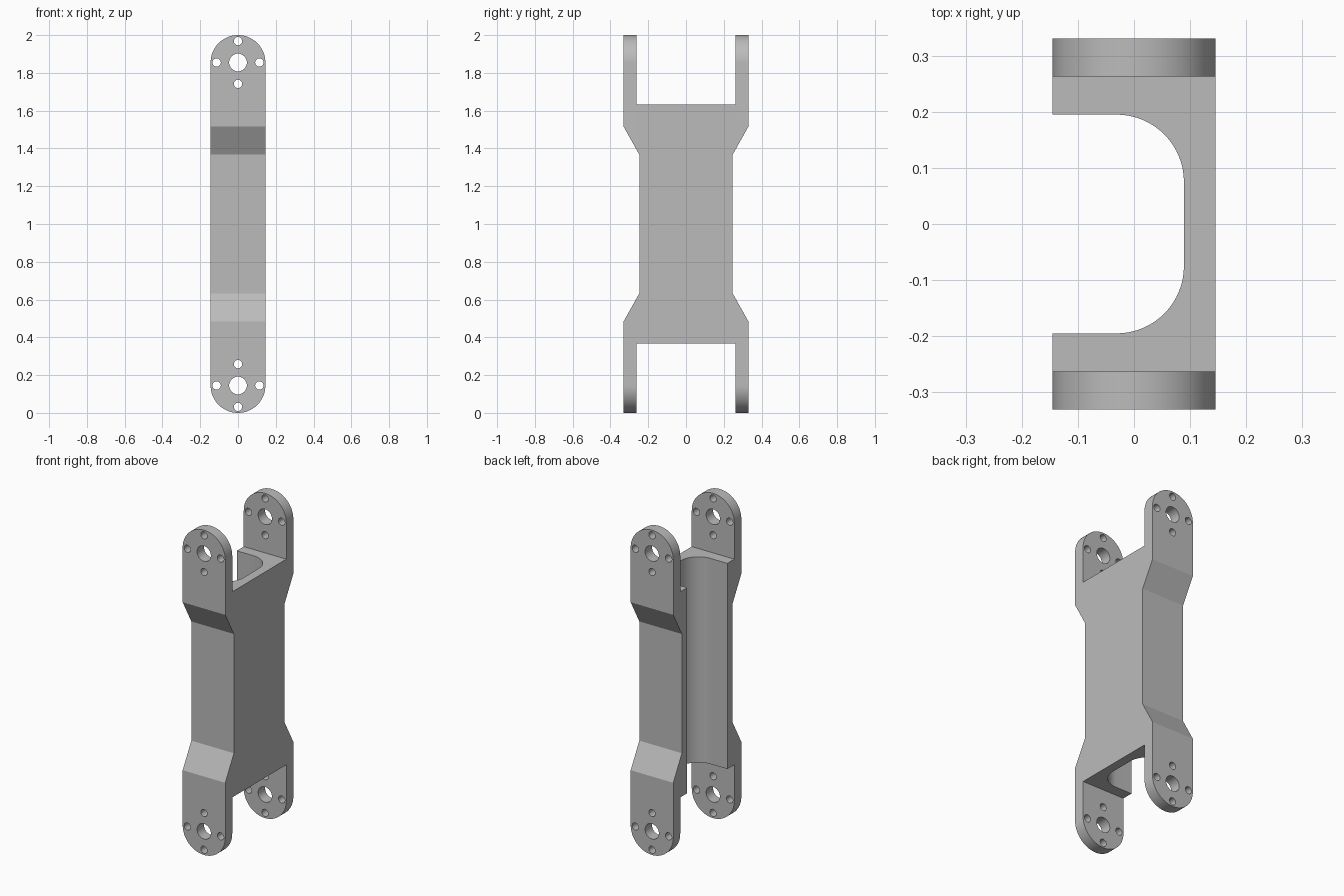
import bpy, bmesh, math
from mathutils import Vector

if "Cube" in bpy.data.objects:
    bpy.data.objects.remove(bpy.data.objects["Cube"])

W = 0.145            # half width in x
D = 0.331            # half depth in y
EAR_Z = 0.855        # ear centre, measured from mid height
MID = 1.0


def prism(bm, points, direction):
    """Extrude a closed outline of 3D points along a direction."""
    face = bm.faces.new([bm.verts.new(p) for p in points])
    new = bmesh.ops.extrude_face_region(bm, geom=[face])["geom"]
    bmesh.ops.translate(bm, vec=Vector(direction),
                        verts=[v for v in new if isinstance(v, bmesh.types.BMVert)])


def make_object(name, bm):
    bmesh.ops.recalc_face_normals(bm, faces=bm.faces[:])
    mesh = bpy.data.meshes.new(name)
    bm.to_mesh(mesh)
    bm.free()
    obj = bpy.data.objects.new(name, mesh)
    bpy.context.collection.objects.link(obj)
    return obj


def arc(cx, cy, r, a0, a1, n):
    return [(cx + r * math.cos(math.radians(a0 + (a1 - a0) * i / n)),
             cy + r * math.sin(math.radians(a0 + (a1 - a0) * i / n)))
            for i in range(n + 1)]


def boolean(target, cutter, operation):
    mod = target.modifiers.new(operation.lower(), 'BOOLEAN')
    mod.object, mod.operation, mod.solver = cutter, operation, 'EXACT'
    bpy.context.view_layer.objects.active = target
    bpy.ops.object.modifier_apply(modifier=mod.name)
    bpy.data.objects.remove(cutter)


# Side silhouette: waisted body with a fork at each end
quarter = [(0.263, 0.633), (0.263, 1.0), (D, 1.0), (D, 0.517), (0.247, 0.367)]
right = quarter + [(y, -z) for y, z in reversed(quarter)]
outline = right + [(-y, -z) for y, z in right]
bm = bmesh.new()
prism(bm, [(-W, y, z + MID) for y, z in outline], (2 * W, 0, 0))
bracket = make_object("link_bracket", bm)

# Rounded ear ends
bm = bmesh.new()
stadium = arc(0, EAR_Z, W, 0, 180, 48) + arc(0, -EAR_Z, W, 180, 360, 48)
prism(bm, [(x, -0.5, z + MID) for x, z in stadium], (0, 1, 0))
boolean(bracket, make_object("ear_rounding", bm), 'INTERSECT')

# Open channel with filleted corners, plus bearing and screw holes
bm = bmesh.new()
R = 0.12
channel = ([(-0.3, -0.195)] + arc(0.089 - R, -0.195 + R, R, -90, 0, 16)
           + arc(0.089 - R, 0.195 - R, R, 0, 90, 16) + [(-0.3, 0.195)])
prism(bm, [(x, y, 0.3) for x, y in channel], (0, 0, 1.4))
for side in (1, -1):
    cz = MID + side * EAR_Z
    holes = [(0, 0, 0.047)] + [(0.113 * dx, 0.113 * dz, 0.022)
                               for dx, dz in ((1, 0), (-1, 0), (0, 1), (0, -1))]
    for dx, dz, r in holes:
        circle = arc(dx, cz + dz, r, 0, 360, 32)[:-1]
        prism(bm, [(x, -0.5, z) for x, z in circle], (0, 1, 0))
boolean(bracket, make_object("channel_and_holes", bm), 'DIFFERENCE')

# Plain grey finish, curved faces smooth
grey = bpy.data.materials.new("plain_grey")
grey.diffuse_color = (0.5, 0.5, 0.5, 1)
grey.use_nodes = True
grey.node_tree.nodes["Principled BSDF"].inputs["Base Color"].default_value = grey.diffuse_color
bracket.data.materials.clear()
bracket.data.materials.append(grey)
for poly in bracket.data.polygons:
    poly.material_index = 0
bpy.ops.object.select_all(action='DESELECT')
bracket.select_set(True)
bpy.context.view_layer.objects.active = bracket
bpy.ops.object.shade_smooth_by_angle(angle=math.radians(20))
